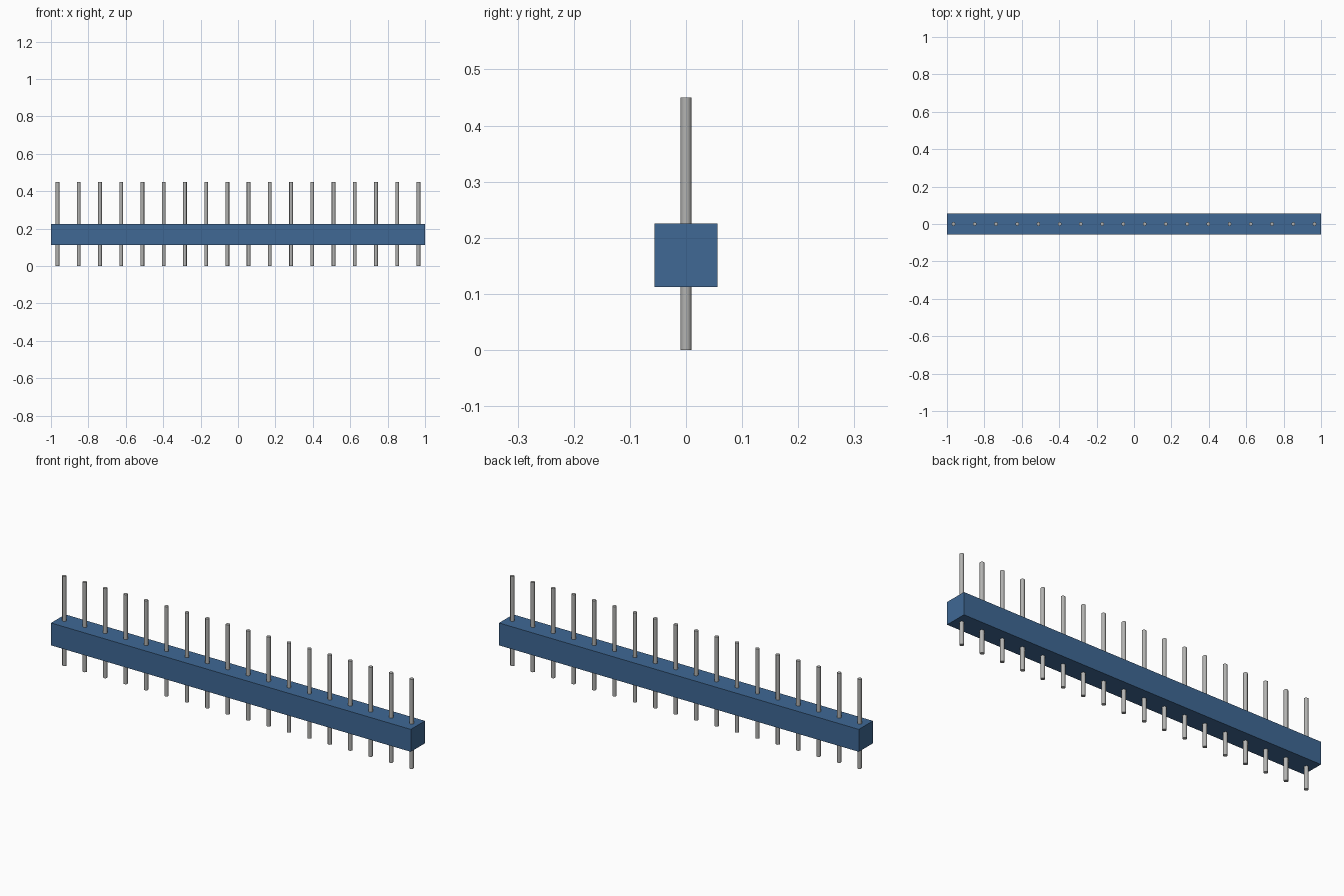
import bpy

cube = bpy.data.objects.get("Cube")
if cube:
    bpy.data.objects.remove(cube, do_unlink=True)


def material(name, rgb):
    m = bpy.data.materials.new(name)
    m.use_nodes = True
    m.diffuse_color = (*rgb, 1)
    m.node_tree.nodes["Principled BSDF"].inputs["Base Color"].default_value = (*rgb, 1)
    return m


BLUE = material("blue plastic", (0.05, 0.14, 0.30))
GREY = material("grey metal", (0.45, 0.45, 0.44))

PIN_COUNT = 18
PIN_SPAN = 1.93      # distance between the first and last pin
PIN_RADIUS = 0.01
HEIGHT = 0.45
BODY = 0.1125        # square section of the bar

# Plastic bar holding the pins
bpy.ops.mesh.primitive_cube_add(size=1, location=(0, 0, 1.5 * BODY))
bar = bpy.context.object
bar.name = "header_bar"
bar.scale = (2, BODY, BODY)
bpy.ops.object.transform_apply(location=False, rotation=False, scale=True)
bar.data.materials.append(BLUE)

# Row of round pins passing through the bar, sharing one mesh
bpy.ops.mesh.primitive_cylinder_add(vertices=12, radius=PIN_RADIUS, depth=HEIGHT,
                                    location=(-PIN_SPAN / 2, 0, HEIGHT / 2))
first = bpy.context.object
first.name = "pin_01"
first.data.name = "pin"
first.data.materials.append(GREY)
bpy.ops.object.shade_smooth_by_angle()
for i in range(1, PIN_COUNT):
    pin = first.copy()
    pin.name = f"pin_{i + 1:02d}"
    pin.location.x += i * PIN_SPAN / (PIN_COUNT - 1)
    bpy.context.collection.objects.link(pin)
